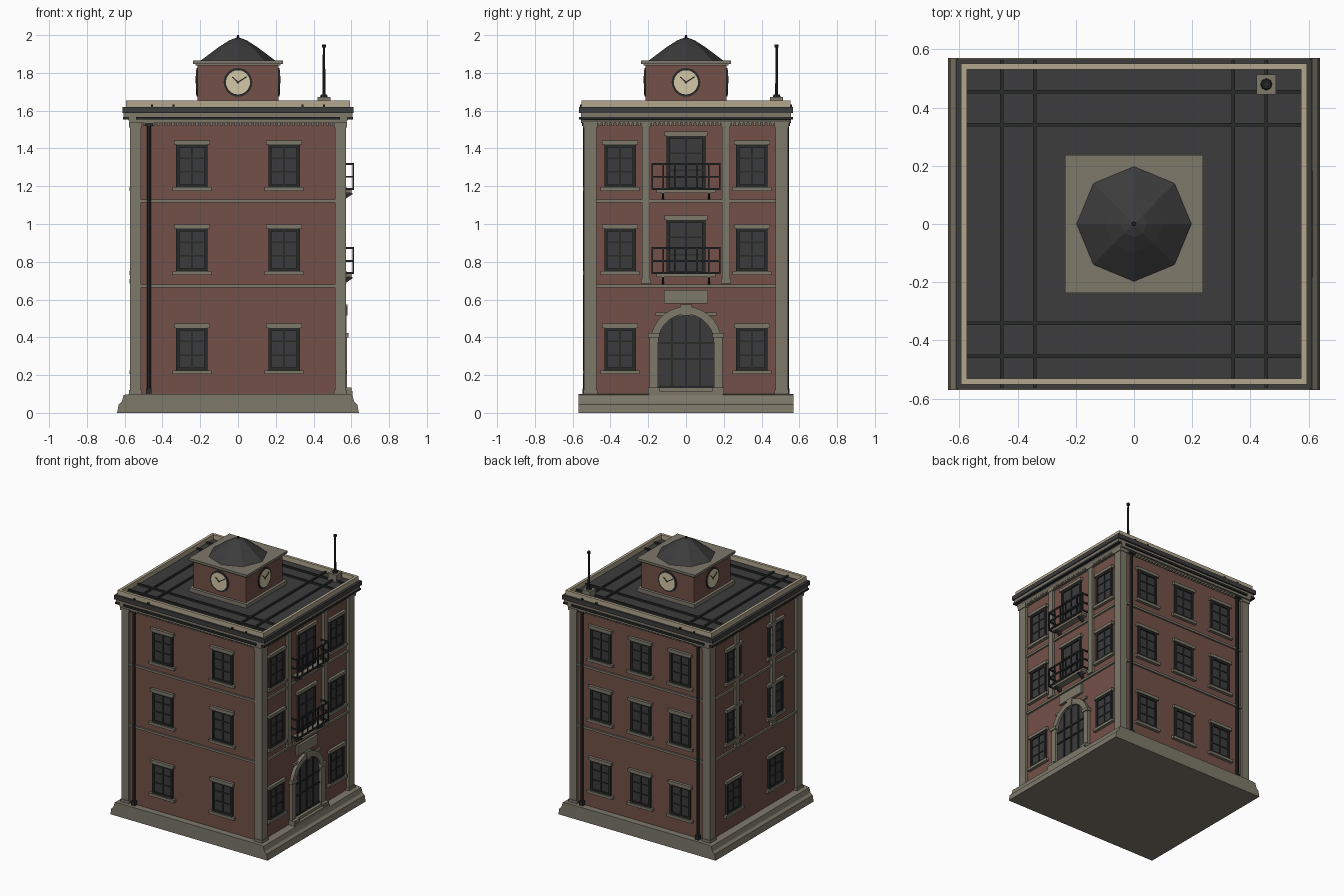
import bpy, bmesh, math
from mathutils import Matrix, Vector

if "Cube" in bpy.data.objects:
    bpy.data.objects.remove(bpy.data.objects["Cube"])


def material(name, r, g, b):
    m = bpy.data.materials.new(name)
    lin = [c / 12.92 if c <= 0.04045 else ((c + 0.055) / 1.055) ** 2.4 for c in (r, g, b)]
    m.diffuse_color = (*lin, 1)
    m.use_nodes = True
    m.node_tree.nodes["Principled BSDF"].inputs["Base Color"].default_value = m.diffuse_color
    return m


BRICK = material("brick", 0.45, 0.315, 0.28)
STONE = material("grey_stone", 0.49, 0.47, 0.415)
CREAM = material("cream_stone", 0.70, 0.65, 0.55)
ROOF = material("dark_roof", 0.235, 0.235, 0.24)
GLASS = material("dark_glass", 0.23, 0.23, 0.235)
METAL = material("black_metal", 0.16, 0.165, 0.165)
DIAL = material("clock_dial", 0.83, 0.78, 0.65)

parts = {}
FRONT, RIGHT, BACK, LEFT = 0, 1, 2, 3
WALL = {FRONT: 0.522, BACK: 0.522, RIGHT: 0.552, LEFT: 0.552}


def mesh_of(name, mat):
    if name not in parts:
        parts[name] = (bmesh.new(), mat)
    return parts[name][0]


def prism(name, mat, side, outline, d0, d1):
    """Outline (across, up) extruded outwards from d0 to d1 on one side of the building."""
    bm = mesh_of(name, mat)
    rot = Matrix.Rotation(side * math.pi / 2, 3, 'Z')
    near = [bm.verts.new(rot @ Vector((u, -d0, z))) for u, z in outline]
    far = [bm.verts.new(rot @ Vector((u, -d1, z))) for u, z in outline]
    bm.faces.new(near)
    bm.faces.new(far[::-1])
    n = len(outline)
    for i in range(n):
        bm.faces.new((near[i], far[i], far[(i + 1) % n], near[(i + 1) % n]))


def panel(name, mat, side, u0, u1, z0, z1, d0, d1):
    prism(name, mat, side, [(u0, z0), (u1, z0), (u1, z1), (u0, z1)], d0, d1)


def block(name, mat, hx, hy, z0, z1, cx=0, cy=0):
    panel(name, mat, FRONT, cx - hx, cx + hx, z0, z1, -cy - hy, -cy + hy)


def cone(name, mat, x, y, z0, z1, r0, r1, n=8):
    bmesh.ops.create_cone(mesh_of(name, mat), cap_ends=True, segments=n, radius1=r0, radius2=r1,
                          depth=z1 - z0, matrix=Matrix.Translation((x, y, (z0 + z1) / 2)))


def arc(r, cz, a0, a1, n):
    return [(r * math.cos(math.radians(a0 + (a1 - a0) * i / n)),
             cz + r * math.sin(math.radians(a0 + (a1 - a0) * i / n))) for i in range(n + 1)]


def mirrored(half):
    return half + [(-x, z) for x, z in reversed(half)]


def window(side, u, z, hw=0.083, h=0.265, sill=True):
    w = WALL[side]
    z0, z1 = z + 0.02, z + h - 0.02
    panel("window_glass", GLASS, side, u - hw, u + hw, z0, z1, w - 0.02, w + 0.004)
    for s in (-1, 1):
        a, b = sorted((u + s * hw, u + s * (hw - 0.016)))
        panel("window_frames", METAL, side, a, b, z0, z1, w, w + 0.013)
    for a, b in ((z0, z0 + 0.014), (z1 - 0.014, z1)):
        panel("window_frames", METAL, side, u - hw, u + hw, a, b, w, w + 0.013)
    panel("window_frames", METAL, side, u - 0.005, u + 0.005, z0, z1, w, w + 0.009)
    for t in (0.36, 0.68):
        zz = z0 + (z1 - z0) * t
        panel("window_frames", METAL, side, u - hw, u + hw, zz - 0.004, zz + 0.004, w, w + 0.009)
    panel("window_lintels", STONE, side, u - hw - 0.012, u + hw + 0.012, z1, z1 + 0.022, w, w + 0.02)
    if sill:
        panel("window_sills", STONE, side, u - hw - 0.02, u + hw + 0.02, z, z + 0.02, w, w + 0.022)


# base, walls, cornice and roof
prism("base", STONE, FRONT, mirrored([(0.64, 0), (0.632, 0.045), (0.615, 0.06), (0.605, 0.095), (0.575, 0.1)]),
      -0.57, 0.57)
block("walls", BRICK, 0.552, 0.522, 0.09, 1.55)
prism("cornice", STONE, FRONT, mirrored([(0.572, 1.535), (0.58, 1.55), (0.605, 1.565), (0.605, 1.59)]),
      -0.555, 0.555)
block("roof_slab", ROOF, 0.612, 0.566, 1.588, 1.62)
for side in range(4):
    e, half = (0.566, 0.54) if side % 2 == 0 else (0.608, 0.56)
    panel("gutter", METAL, side, -half, half, 1.553, 1.567, e - 0.03, e)
    span = 0.51 if side % 2 == 0 else 0.47
    n = 40
    for i in range(n):
        u = -span + 2 * span * (i + 0.5) / n
        panel("dentils", STONE, side, u - 0.007, u + 0.007, 1.52, 1.54, WALL[side], WALL[side] + 0.022)
    # parapet walls
    po, pl = (0.552, 0.594) if side % 2 == 0 else (0.594, 0.532)
    panel("parapet", CREAM, side, -pl, pl, 1.615, 1.655, po - 0.02, po)
for s in (-1, 1):
    for p in (0.342, 0.455):
        block("roof_seams", METAL, 0.006, 0.562, 1.615, 1.632, s * p, 0)
        block("roof_seams", METAL, 0.585, 0.006, 1.615, 1.632, 0, s * p)

# corner pilasters with foot and cap, storey bands
for sx in (-1, 1):
    for sy in (-1, 1):
        x, y = sx * 0.543, sy * 0.506
        block("corner_pilasters", STONE, 0.030, 0.033, 0.09, 1.55, x, y)
        block("corner_pilasters", STONE, 0.034, 0.037, 0.09, 0.12, x, y)
        block("corner_pilasters", STONE, 0.035, 0.038, 1.51, 1.54, x, y)
for side in range(4):
    span = 0.515 if side % 2 == 0 else 0.475
    for z in (0.665, 1.115):
        panel("storey_bands", STONE, side, -span, span, z, z + 0.016, WALL[side] - 0.01, WALL[side] + 0.012)

# windows on every side
for z in (0.205, 0.73, 1.175):
    for u in (-0.244, 0.244):
        window(FRONT, u, z)
        window(LEFT, u, z)
    for u in (-0.325, 0, 0.325):
        window(BACK, u, z)
    for u in (-0.349, 0.349):
        window(RIGHT, u, z)

# slim pilasters on both narrow sides
for side in (LEFT, RIGHT):
    for s in (-1, 1):
        u = s * 0.211
        panel("slim_pilasters", STONE, side, u - 0.021, u + 0.021, 0.69, 1.54, 0.545, 0.57)
        panel("slim_pilasters", STONE, side, u - 0.026, u + 0.026, 0.685, 0.708, 0.545, 0.574)
        panel("slim_pilasters", STONE, side, u - 0.026, u + 0.026, 1.515, 1.54, 0.545, 0.574)

# balconies with tall doors
for z in (0.72, 1.165):
    window(RIGHT, 0, z - 0.005, 0.102, 0.327, sill=False)
    panel("balcony_floors", STONE, RIGHT, -0.155, 0.155, z, z + 0.017, 0.545, 0.6)
    for dz in (0.02, 0.085, 0.153):
        t = 0.005
        panel("balcony_rails", METAL, RIGHT, -0.182, 0.182, z + dz - t, z + dz + t, 0.605, 0.613)
        for s in (-1, 1):
            panel("balcony_rails", METAL, RIGHT, s * 0.178 - 0.004, s * 0.178 + 0.004,
                  z + dz - t, z + dz + t, 0.55, 0.61)
    for u in (-0.178, -0.12, -0.06, 0, 0.06, 0.12, 0.178):
        panel("balcony_rails", METAL, RIGHT, u - 0.004, u + 0.004, z + 0.015, z + 0.155, 0.605, 0.613)
    for s in (-1, 1):
        prism("balcony_brackets", METAL, FRONT, [(0.55, z), (0.605, z), (0.605, z - 0.008), (0.55, z - 0.045)],
              s * 0.122 - 0.006, s * 0.122 + 0.006)

# arched entrance
opening = [(-0.148, 0.12), (0.148, 0.12)] + arc(0.148, 0.375, 0, 180, 14)
prism("door_glass", GLASS, RIGHT, opening, 0.54, 0.558)
for u in (-0.075, 0, 0.075):
    panel("door_bars", METAL, RIGHT, u - 0.005, u + 0.005, 0.13, 0.5, 0.55, 0.564)
for z in (0.14, 0.285, 0.37):
    panel("door_bars", METAL, RIGHT, -0.146, 0.146, z - 0.005, z + 0.005, 0.55, 0.564)
prism("door_arch", STONE, RIGHT, arc(0.188, 0.375, 0, 180, 14) + arc(0.147, 0.375, 180, 0, 14), 0.545, 0.575)
panel("door_hood", STONE, RIGHT, -0.162, 0.162, 0.515, 0.532, 0.545, 0.565)
prism("keystone", STONE, RIGHT, [(-0.02, 0.515), (0.02, 0.515), (0.032, 0.575), (-0.032, 0.575)], 0.545, 0.58)
panel("blank_plaque", STONE, RIGHT, -0.116, 0.116, 0.578, 0.65, 0.548, 0.57)
panel("door_step", STONE, RIGHT, -0.196, 0.196, 0.07, 0.115, 0.55, 0.606)
panel("door_step", STONE, RIGHT, -0.145, 0.145, 0.11, 0.134, 0.55, 0.585)
for s in (-1, 1):
    c = s * 0.17
    for hw, z0, z1, d in ((0.022, 0.1, 0.41, 0.577), (0.03, 0.1, 0.135, 0.6), (0.03, 0.4, 0.422, 0.585)):
        panel("door_posts", STONE, RIGHT, c - hw, c + hw, z0, z1, 0.545, d)

# downpipes
for x, y in ((-0.472, -0.535), (-0.472, 0.535), (0.472, 0.535)):
    cone("downpipes", METAL, x, y, 0.1, 1.55, 0.011, 0.011)
    block("downpipes", METAL, 0.015, 0.014, 0.1, 0.13, x, y)
    block("downpipes", METAL, 0.024, 0.016, 1.52, 1.545, x, y)

# clock tower
block("tower_walls", BRICK, 0.214, 0.214, 1.61, 1.85)
block("tower_foot", STONE, 0.234, 0.234, 1.61, 1.648)
block("tower_slab", STONE, 0.226, 0.226, 1.838, 1.85)
block("tower_slab", STONE, 0.237, 0.237, 1.848, 1.865)
for side in range(4):
    prism("clock_rims", METAL, side, arc(0.076, 1.75, 0, 345, 23), 0.21, 0.219)
    prism("clock_dials", DIAL, side, arc(0.064, 1.75, 0, 345, 23), 0.215, 0.2215)
    for angle, length in ((137, 0.042), (33, 0.056)):
        a = math.radians(angle)
        cx, sz = math.cos(a), math.sin(a)
        prism("clock_hands", METAL, side,
              [(cx * t - sz * w, 1.75 + sz * t + cx * w) for t, w in
               ((-0.006, -0.004), (length, -0.003), (length, 0.003), (-0.006, 0.004))], 0.22, 0.224)

# eight-sided dome and finial
rings = [(0.2, 1.863), (0.155, 1.897), (0.1, 1.938), (0.045, 1.973), (0.012, 1.985)]
for (r0, z0), (r1, z1) in zip(rings, rings[1:]):
    cone("dome", ROOF, 0, 0, z0, z1, r0, r1)
cone("finial", METAL, 0, 0, 1.98, 2.0, 0.008, 0.006)

# roof mast
block("mast_block", STONE, 0.034, 0.034, 1.615, 1.672, 0.455, 0.48)
cone("mast", METAL, 0.455, 0.48, 1.67, 1.686, 0.021, 0.016)
cone("mast", METAL, 0.455, 0.48, 1.68, 1.94, 0.008, 0.006)
cone("mast", METAL, 0.455, 0.48, 1.934, 1.95, 0.011, 0.011)

for name, (bm, mat) in parts.items():
    bmesh.ops.recalc_face_normals(bm, faces=bm.faces)
    mesh = bpy.data.meshes.new(name)
    bm.to_mesh(mesh)
    bm.free()
    mesh.materials.append(mat)
    bpy.context.collection.objects.link(bpy.data.objects.new(name, mesh))
